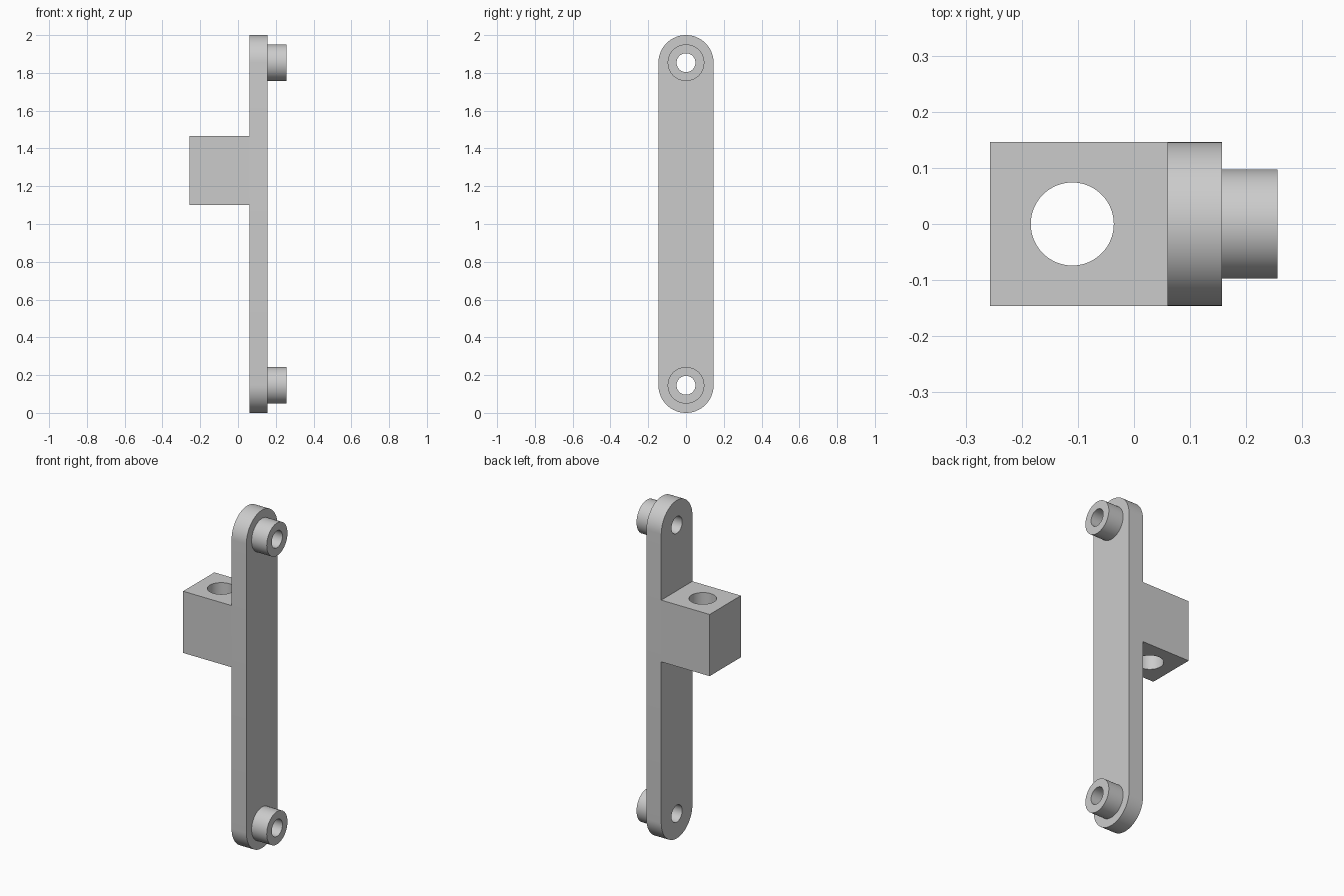
import bpy
import bmesh
from math import radians, pi, sin, cos
from mathutils import Matrix, Vector

cube = bpy.data.objects.get("Cube")
if cube:
    bpy.data.objects.remove(cube, do_unlink=True)

# Main dimensions
HALF_W = 0.146
HEIGHT = 2.0
PLATE_X = (0.06, 0.157)
BOSS_END = 0.256
BOSS_R, BORE_R, SOCKET_R = 0.097, 0.05, 0.074
BLOCK_X, BLOCK_Z = -0.257, (1.10, 1.465)
SOCKET_X = -0.11
ENDS = {"lower": HALF_W, "upper": HEIGHT - HALF_W}

grey = bpy.data.materials.new("light grey")
grey.use_nodes = True
colour = (0.6, 0.6, 0.6, 1)
grey.diffuse_color = colour
grey.node_tree.nodes["Principled BSDF"].inputs["Base Color"].default_value = colour


def finish(name, bm):
    bmesh.ops.recalc_face_normals(bm, faces=bm.faces)
    mesh = bpy.data.meshes.new(name)
    bm.to_mesh(mesh)
    bm.free()
    mesh.materials.append(grey)
    obj = bpy.data.objects.new(name, mesh)
    bpy.context.collection.objects.link(obj)
    return obj


def prism(name, outline, offset):
    """Extrude a closed outline along an offset vector."""
    bm = bmesh.new()
    face = bm.faces.new([bm.verts.new(p) for p in outline])
    grown = bmesh.ops.extrude_face_region(bm, geom=[face], use_keep_orig=True)
    verts = [v for v in grown["geom"] if isinstance(v, bmesh.types.BMVert)]
    bmesh.ops.translate(bm, verts=verts, vec=Vector(offset))
    return finish(name, bm)


def rod(name, radius, start, end):
    """Solid cylinder between two points."""
    a, b = Vector(start), Vector(end)
    turn = (b - a).to_track_quat("Z", "Y").to_matrix().to_4x4()
    bm = bmesh.new()
    bmesh.ops.create_cone(bm, cap_ends=True, segments=64, radius1=radius,
                          radius2=radius, depth=(b - a).length,
                          matrix=Matrix.Translation((a + b) / 2) @ turn)
    return finish(name, bm)


def drill(obj, cutters):
    """Cut holes, apply the result and discard the cutters."""
    bpy.context.view_layer.objects.active = obj
    for cutter in cutters:
        cutter.hide_render = True
        mod = obj.modifiers.new("hole", "BOOLEAN")
        mod.operation, mod.solver, mod.object = "DIFFERENCE", "EXACT", cutter
        bpy.ops.object.modifier_apply(modifier=mod.name)
        bpy.data.objects.remove(cutter, do_unlink=True)


def bore(z):
    return rod("bore_cutter", BORE_R, (-0.1, 0, z), (0.4, 0, z))


# Long plate with rounded ends and two through holes
outline = []
for z, first in ((ENDS["upper"], 0), (ENDS["lower"], pi)):
    for i in range(33):
        a = first + pi * i / 32
        outline.append((PLATE_X[0], HALF_W * cos(a), z + HALF_W * sin(a)))
plate = prism("back_plate", outline, (PLATE_X[1] - PLATE_X[0], 0, 0))
drill(plate, [bore(z) for z in ENDS.values()])
parts = [plate]

# Hollow round spacers at both ends
for side, z in ENDS.items():
    boss = rod(side + "_spacer", BOSS_R, (PLATE_X[1], 0, z), (BOSS_END, 0, z))
    drill(boss, [bore(z)])
    parts.append(boss)

# Square block with a vertical socket
base = [(BLOCK_X, -HALF_W), (PLATE_X[0], -HALF_W),
        (PLATE_X[0], HALF_W), (BLOCK_X, HALF_W)]
block = prism("socket_block", [(x, y, BLOCK_Z[0]) for x, y in base],
              (0, 0, BLOCK_Z[1] - BLOCK_Z[0]))
drill(block, [rod("socket_cutter", SOCKET_R, (SOCKET_X, 0, 1), (SOCKET_X, 0, 1.6))])
parts.append(block)

# Smooth curved walls, crisp edges
bpy.ops.object.select_all(action="DESELECT")
for obj in parts:
    obj.select_set(True)
bpy.context.view_layer.objects.active = plate
bpy.ops.object.shade_smooth_by_angle(angle=radians(30))
